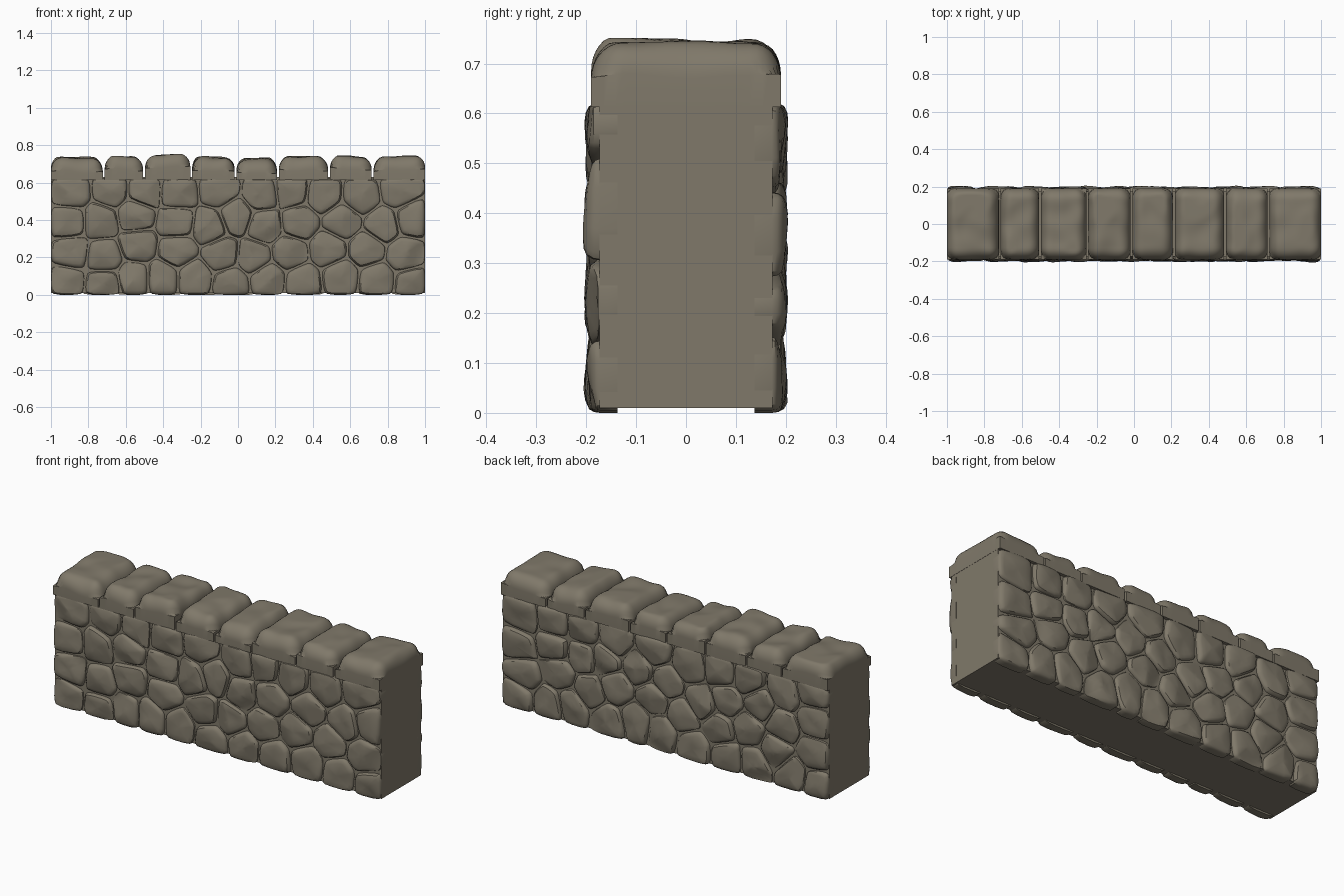
import bpy, bmesh, math, random
from mathutils import Vector, noise

if "Cube" in bpy.data.objects:
    bpy.data.objects.remove(bpy.data.objects["Cube"])

random.seed(7)
stone = bpy.data.materials.new("warm grey stone")
stone.diffuse_color = (0.216, 0.191, 0.144, 1)
stone.use_nodes = True
stone.node_tree.nodes["Principled BSDF"].inputs["Base Color"].default_value = stone.diffuse_color


def finish(name, bm, angle=35):
    """Turn a bmesh into a named, shaded object."""
    bmesh.ops.recalc_face_normals(bm, faces=bm.faces)
    me = bpy.data.meshes.new(name)
    bm.to_mesh(me)
    bm.free()
    ob = bpy.data.objects.new(name, me)
    me.materials.append(stone)
    bpy.context.collection.objects.link(ob)
    bpy.ops.object.select_all(action='DESELECT')
    ob.select_set(True)
    bpy.context.view_layer.objects.active = ob
    bpy.ops.object.shade_smooth_by_angle(angle=math.radians(angle))
    return ob


def clip(poly, m, n):
    """Keep the part of a 2D polygon behind the line through m with normal n."""
    out = []
    for a, b in zip(poly, poly[1:] + poly[:1]):
        da, db = (a - m).dot(n), (b - m).dot(n)
        if da <= 0:
            out.append(a)
        if da * db < 0:
            out.append(a.lerp(b, da / (da - db)))
    return out


def cell(p, seeds, gap):
    """Voronoi cell around p inside the wall face, pulled in by gap."""
    poly = [Vector(c) for c in ((-1, 0), (1, 0), (1, 0.622), (-1, 0.622))]
    for q in seeds:
        if q is not p:
            n = (q - p).normalized()
            poly = clip(poly, (p + q) / 2 - n * gap, n)
    return poly


def centroid(poly):
    area, c = 0, Vector((0, 0))
    for a, b in zip(poly, poly[1:] + poly[:1]):
        w = a.x * b.y - a.y * b.x
        area += w
        c += (a + b) * w
    return c / (3 * area)


def soften(poly, t):
    """Cut the corners of a polygon."""
    out = []
    for a, b in zip(poly, poly[1:] + poly[:1]):
        out += [a.lerp(b, t), a.lerp(b, 1 - t)]
    return out


def rubble(name, side):
    """One face of irregular rounded stones; side is -1 front, +1 back."""
    seeds = []
    for row, count in enumerate((11, 10, 11, 10)):
        for i in range(count):
            x = -1 + 2 * (i + 0.5) / count + random.uniform(-0.06, 0.06)
            z = 0.085 + 0.152 * row + random.uniform(-0.055, 0.055)
            seeds.append(Vector((x, z)))
    seeds = [centroid(cell(p, seeds, 0)) for p in seeds]
    bm = bmesh.new()
    for k, p in enumerate(seeds):
        poly = cell(p, seeds, 0.005)
        c = centroid(poly)
        edge = soften(soften(poly, 0.13), 0.25)
        tilt = Vector((random.uniform(-0.06, 0.06), random.uniform(-0.06, 0.06)))
        a = random.uniform(0, math.tau)
        chip = Vector((math.cos(a), math.sin(a))) * random.uniform(0.1, 0.35)
        lift = random.uniform(-0.003, 0.003)

        def point(q, depth, amount):
            d = q - c
            y = depth + amount * (lift + d.dot(tilt) + 0.010 * noise.noise((q.x * 11, q.y * 11, k + side * 50)))
            y = min(y, max(0.176, 0.202 - d.dot(chip))) if amount else y
            return bm.verts.new((q.x, side * y, q.y))

        rings = []
        for scale, depth, amount in ((1, 0.137, 0), (1, 0.172, 0), (0.975, 0.182, 0.4), (0.9, 0.190, 0.8),
                                     (0.75, 0.194, 1), (0.5, 0.197, 1), (0.25, 0.198, 1)):
            rings.append([point(c.lerp(q, scale), depth, amount) for q in edge])
        n = len(edge)
        for r, s in zip(rings, rings[1:]):
            for i in range(n):
                bm.faces.new((r[i], r[(i + 1) % n], s[(i + 1) % n], s[i]))
        mid = point(c, 0.199, 1)
        for i in range(n):
            bm.faces.new((rings[-1][i], rings[-1][(i + 1) % n], mid))
        bm.faces.new(rings[0])
    finish(name, bm)


def cap(name, x0, x1, top, k):
    """One domed coping stone with a flat bottom."""
    bm = bmesh.new()
    nx, ny, r, hy = 22, 30, 0.06, 0.19
    cx, hx = (x0 + x1) / 2, (x1 - x0) / 2
    slope = random.uniform(-0.03, 0.05)
    lean = random.uniform(-0.05, 0.05)
    grid = []
    for i in range(nx + 1):
        x = hx * math.sin(math.pi / 2 * (2 * i / nx - 1))
        col = []
        for j in range(ny + 1):
            y = hy * math.sin(math.pi / 2 * (2 * j / ny - 1))
            a, b = max(0, 1 - (hx - abs(x)) / r), max(0, 1 - (hy - abs(y)) / r)
            q = min(1, math.hypot(a, b))
            z = top - 0.07 * (1 - math.sqrt(1 - q * q))
            z += slope * y + lean * x + 0.014 * noise.noise((x * 9 + k * 7, y * 9, k))
            # worn, chipped flat along the top
            z = min(z, top + 0.004 - slope * 0.5 * y)
            col.append(bm.verts.new((cx + x, y, z)))
        grid.append(col)
    for i in range(nx):
        for j in range(ny):
            bm.faces.new((grid[i][j], grid[i + 1][j], grid[i + 1][j + 1], grid[i][j + 1]))
    # skirt down to the bed joint
    rim = [e for e in bm.edges if e.is_boundary]
    new = bmesh.ops.extrude_edge_only(bm, edges=rim)["geom"]
    for v in new:
        if isinstance(v, bmesh.types.BMVert):
            v.co.z = 0.613
    bmesh.ops.holes_fill(bm, edges=[e for e in bm.edges if e.is_boundary], sides=0)
    finish(name, bm, 40)


# mortar core
bm = bmesh.new()
bmesh.ops.create_cube(bm, size=1)
for v in bm.verts:
    v.co = Vector((v.co.x * 1.998, v.co.y * 0.346, 0.01 if v.co.z < 0 else 0.63))
finish("wall_core", bm)

# stone facing on both sides
rubble("front_stones", -1)
rubble("back_stones", 1)

# coping stones along the top
joints = (-1, -0.718, -0.502, -0.25, -0.013, 0.213, 0.487, 0.72, 1)
tops = (0.735, 0.738, 0.748, 0.737, 0.73, 0.738, 0.74, 0.74)
for k, top in enumerate(tops):
    left = joints[k] + (0.005 if k else 0)
    right = joints[k + 1] - (0.005 if k < 7 else 0)
    cap("coping_stone_%d" % (k + 1), left, right, top, k)
